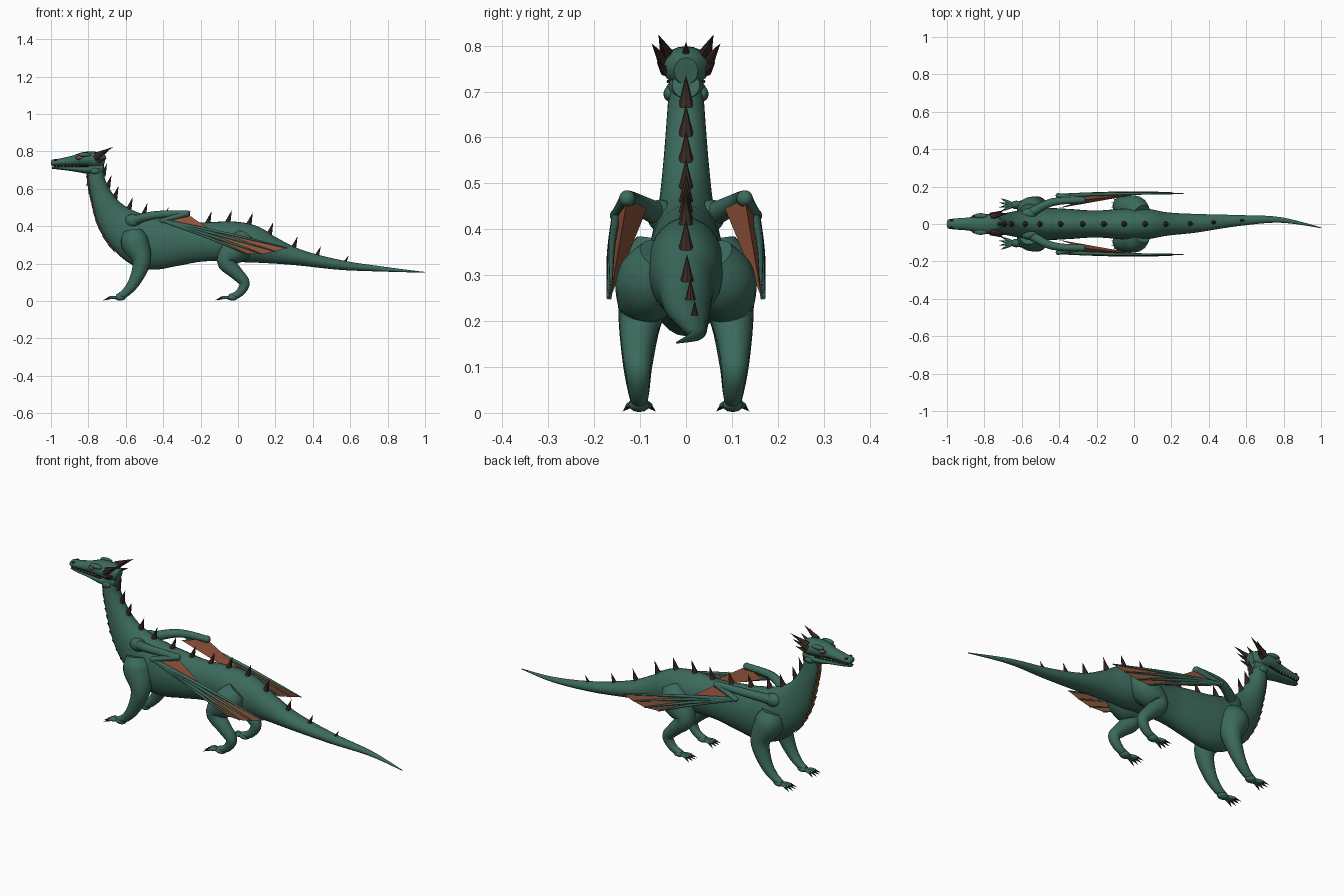
import bpy, bmesh, math
from mathutils import Vector

old = bpy.data.objects.get("Cube")
if old:
    bpy.data.objects.remove(old, do_unlink=True)


def material(name, rgb):
    m = bpy.data.materials.new(name)
    m.use_nodes = True
    m.diffuse_color = (*rgb, 1)
    m.node_tree.nodes["Principled BSDF"].inputs["Base Color"].default_value = (*rgb, 1)
    return m


GREEN = material("scale green", (0.045, 0.145, 0.108))
RUST = material("wing rust", (0.29, 0.088, 0.045))
SPIKE = material("spike brown", (0.058, 0.032, 0.022))
TAN = material("throat tan", (0.23, 0.1, 0.04))
CLAW = material("claw black", (0.016, 0.014, 0.012))
BONE = material("tooth cream", (0.6, 0.53, 0.4))


def finish(name, bm, mat, smooth=True):
    bmesh.ops.recalc_face_normals(bm, faces=bm.faces)
    me = bpy.data.meshes.new(name)
    for f in bm.faces:
        f.smooth = smooth and len(f.verts) < 5
    bm.to_mesh(me)
    bm.free()
    me.materials.append(mat)
    ob = bpy.data.objects.new(name, me)
    bpy.context.collection.objects.link(ob)
    return ob


def spline(nodes, steps):
    """Smooth curve through nodes of any dimension."""
    pts = [Vector(n) for n in nodes]
    out = []
    for i in range(len(pts) - 1):
        a, b, c, d = pts[max(i - 1, 0)], pts[i], pts[i + 1], pts[min(i + 2, len(pts) - 1)]
        for k in range(steps):
            t = k / steps
            out.append(b + (c - a) * (t / 2) + (a * 2 - b * 5 + c * 4 - d) * (t * t / 2)
                       + (b * 3 - a - c * 3 + d) * (t ** 3 / 2))
    return out + [pts[-1]]


def frames(rows):
    """Centre, tangent, side and top direction, width and height at each row."""
    cs = [Vector(r[:3]) for r in rows]
    for i, r in enumerate(rows):
        t = (cs[min(i + 1, len(cs) - 1)] - cs[max(i - 1, 0)]).normalized()
        side = Vector((0, 1, 0))
        side = (side - t * side.dot(t)).normalized()
        yield cs[i], t, side, t.cross(side), r[3], r[4]


def tube(name, nodes, mat=GREEN, sides=20, steps=5):
    """Oval tube; each node is x, y, z, half width, half height."""
    bm = bmesh.new()
    rings = []
    for c, t, s, n, w, h in frames(spline(nodes, steps)):
        rings.append([bm.verts.new(c + s * w * math.cos(a) + n * h * math.sin(a))
                      for a in (math.tau * k / sides for k in range(sides))])
    for p, q in zip(rings, rings[1:]):
        for k in range(sides):
            j = (k + 1) % sides
            bm.faces.new((p[k], p[j], q[j], q[k]))
    bm.faces.new(rings[0])
    bm.faces.new(rings[-1])
    return finish(name, bm, mat)


def limb(name, nodes, **kw):
    return tube(name, [(x, y, z, r, r) for x, y, z, r in nodes], **kw)


def cone(name, base, tip, r, mat, sides=8, flat=1.0):
    b, t = Vector(base), Vector(tip)
    d = t - b
    bm = bmesh.new()
    bmesh.ops.create_cone(bm, cap_ends=True, segments=sides, radius1=r, radius2=0, depth=d.length)
    for v in bm.verts:
        v.co.y *= flat
    # local x lies across the body so flattened cones stay square to it
    side = Vector((0, 1, 0))
    zax = d.normalized()
    side = (side - zax * side.dot(zax)).normalized()
    up = zax.cross(side)
    mid = (b + t) / 2
    for v in bm.verts:
        v.co = mid + side * v.co.x + up * v.co.y + zax * v.co.z
    return finish(name, bm, mat, smooth=False)


def ball(name, at, size, mat):
    bm = bmesh.new()
    bmesh.ops.create_uvsphere(bm, u_segments=16, v_segments=10, radius=1)
    for v in bm.verts:
        v.co = Vector(at) + Vector([a * b for a, b in zip(v.co, size)])
    return finish(name, bm, mat)


# Neck, trunk and tail in one skin
BODY = [(-.76, 0, .73, .036, .042), (-.755, 0, .64, .042, .046), (-.72, 0, .54, .05, .062),
        (-.67, 0, .45, .06, .09), (-.59, 0, .37, .075, .122), (-.48, 0, .312, .086, .143),
        (-.34, 0, .31, .08, .125), (-.2, 0, .315, .072, .105), (-.03, 0, .32, .084, .105),
        (.08, 0, .302, .08, .1), (.18, 0, .272, .062, .073), (.33, .004, .232, .05, .043),
        (.55, .018, .192, .03, .026), (.78, .022, .17, .015, .013), (1, -.02, .153, .002, .002)]
tube("body", BODY, sides=28, steps=6)
SKIN = list(frames(spline(BODY, 12)))

# Back spikes standing on the ridge of the skin
for i, x in enumerate((-.715, -.69, -.655, -.58, -.5, -.39, -.28, -.17, -.055, .06, .17, .3, .42, .57)):
    c, t, s, n, w, h = min(SKIN, key=lambda f: abs((f[0] + f[3] * f[5]).x - x))
    base = c + n * (h - .008)
    size = .068 if x < .25 else .068 - .09 * (x - .25)
    lean = Vector((.022, 0, size))
    cone(f"back_spike_{i + 1}", base, base + lean, size * .25, SPIKE, 8, .9)

# Overlapping throat plates
for i in range(11):
    c, t, s, n, w, h = SKIN[6 + i * 4]
    base = c - n * (h - .006)
    cone(f"throat_plate_{i + 1}", base - t * .02, base + t * .04 - n * .018, .022, TAN, 6, .4)

# Head
tube("skull", [(-.712, 0, .745, .026, .03), (-.75, 0, .753, .05, .043), (-.82, 0, .758, .052, .039),
               (-.88, 0, .75, .036, .028), (-.95, 0, .742, .03, .02), (-.99, 0, .739, .025, .017),
               (-1, 0, .738, .014, .01)])
tube("jaw", [(-.72, 0, .715, .03, .03), (-.79, 0, .704, .044, .026), (-.88, 0, .707, .031, .014),
             (-.96, 0, .712, .025, .009), (-.995, 0, .713, .014, .006)])
tube("mouth_lining", [(-.8, 0, .722, .043, .009), (-.88, 0, .72, .031, .007), (-.985, 0, .72, .02, .004)], CLAW)
cone("crown_spike", (-.735, 0, .775), (-.69, 0, .808), .012, SPIKE)

for s, label in ((-1, "left"), (1, "right")):
    # Face details
    ball(label + "_brow", (-.82, s * .044, .782), (.036, .014, .012), GREEN)
    ball(label + "_eye", (-.845, s * .043, .767), (.018, .009, .009), TAN)
    ball(label + "_eye_socket", (-.838, s * .041, .766), (.03, .009, .014), SPIKE)
    ball(label + "_nostril", (-.975, s * .019, .753), (.009, .007, .005), CLAW)
    ball(label + "_jaw_corner", (-.765, s * .037, .695), (.026, .012, .016), GREEN)
    for i in range(8):
        x = -.97 + i * .019
        y = s * (.024 + .0085 * i / 7)
        cone(f"{label}_tooth_{i + 1}", (x, y, .727), (x, y, .714), .0045, BONE, 5)
    # Horns
    for i, (b, t, r) in enumerate((((-.76, .04, .778), (-.665, .06, .824), .016),
                                   ((-.765, .046, .762), (-.69, .075, .805), .015),
                                   ((-.75, .045, .745), (-.7, .064, .765), .012))):
        cone(f"{label}_horn_{i + 1}", (b[0], s * b[1], b[2]), (t[0], s * t[1], t[2]), r, SPIKE)

    # Legs
    limb(label + "_front_leg", [(-.56, s * .055, .37, .055), (-.55, s * .07, .31, .075),
                                (-.515, s * .098, .215, .05), (-.55, s * .105, .11, .033),
                                (-.6, s * .103, .045, .023), (-.645, s * .102, .02, .016)])
    limb(label + "_hind_leg", [(.04, s * .05, .34, .055), (0, s * .078, .285, .075), (-.065, s * .098, .215, .05),
                               (-.01, s * .105, .15, .036), (.035, s * .105, .095, .028),
                               (.005, s * .102, .04, .021), (-.045, s * .102, .02, .016)])
    for part, x in (("front", -.64), ("hind", -.04)):
        ball(f"{label}_{part}_foot", (x + .01, s * .102, .018), (.03, .023, .016), GREEN)
        for i, a in enumerate((-.45, -.15, .15, .45)):
            d = Vector((-math.cos(a), math.sin(a), 0))
            p = Vector((x, s * .102, .016))
            end = p + d * .055
            limb(f"{label}_{part}_toe_{i + 1}", [(*p, .009), (*(p + d * .03 + Vector((0, 0, .003))), .009),
                                                 (*end, .006)], sides=10, steps=3)
            cone(f"{label}_{part}_claw_{i + 1}", end - d * .006, end + d * .028 - Vector((0, 0, .013)), .007, CLAW, 6)

    # Folded wing bones
    shoulder, elbow, wrist = [Vector((x, s * y, z)) for x, y, z in
                              ((-.56, .055, .43), (-.275, .128, .467), (-.405, .152, .43))]
    ball(label + "_wing_shoulder", shoulder, (.045, .03, .035), GREEN)
    limb(label + "_wing_upper_arm", [(*shoulder, .026), (*((shoulder + elbow) / 2 + Vector((-.02, s * .025, .012))), .021),
                                     (*elbow, .017)], sides=14)
    limb(label + "_wing_forearm", [(*elbow, .017), (*((elbow + wrist) / 2), .014), (*wrist, .013)], sides=14)
    ball(label + "_wing_elbow", elbow, (.018, .018, .018), GREEN)
    ball(label + "_wing_wrist", wrist, (.014, .014, .014), GREEN)
    tips = [Vector((x, s * y, z)) for x, y, z in
            ((.265, .163, .283), (.2, .168, .265), (.13, .17, .25), (.05, .165, .25))]
    for i, t in enumerate(tips):
        mid = (wrist + t) / 2 + Vector((0, s * .004, .006))
        limb(f"{label}_wing_finger_{i + 1}", [(*wrist, .01), (*mid, .0075), (*t, .003)], sides=10)

    # Wing membrane: panels between fingers and back to the arm
    bm = bmesh.new()
    pit = Vector((-.4, s * .085, .445))
    hub, joint, pit, *ends = [bm.verts.new(p) for p in (wrist, elbow, pit, *tips)]
    for a, b in zip(ends, ends[1:]):
        bm.faces.new((hub, a, b))
    bm.faces.new((joint, hub, ends[-1]))
    bm.faces.new((pit, joint, ends[-1]))
    finish(label + "_wing_membrane", bm, RUST, smooth=False)
